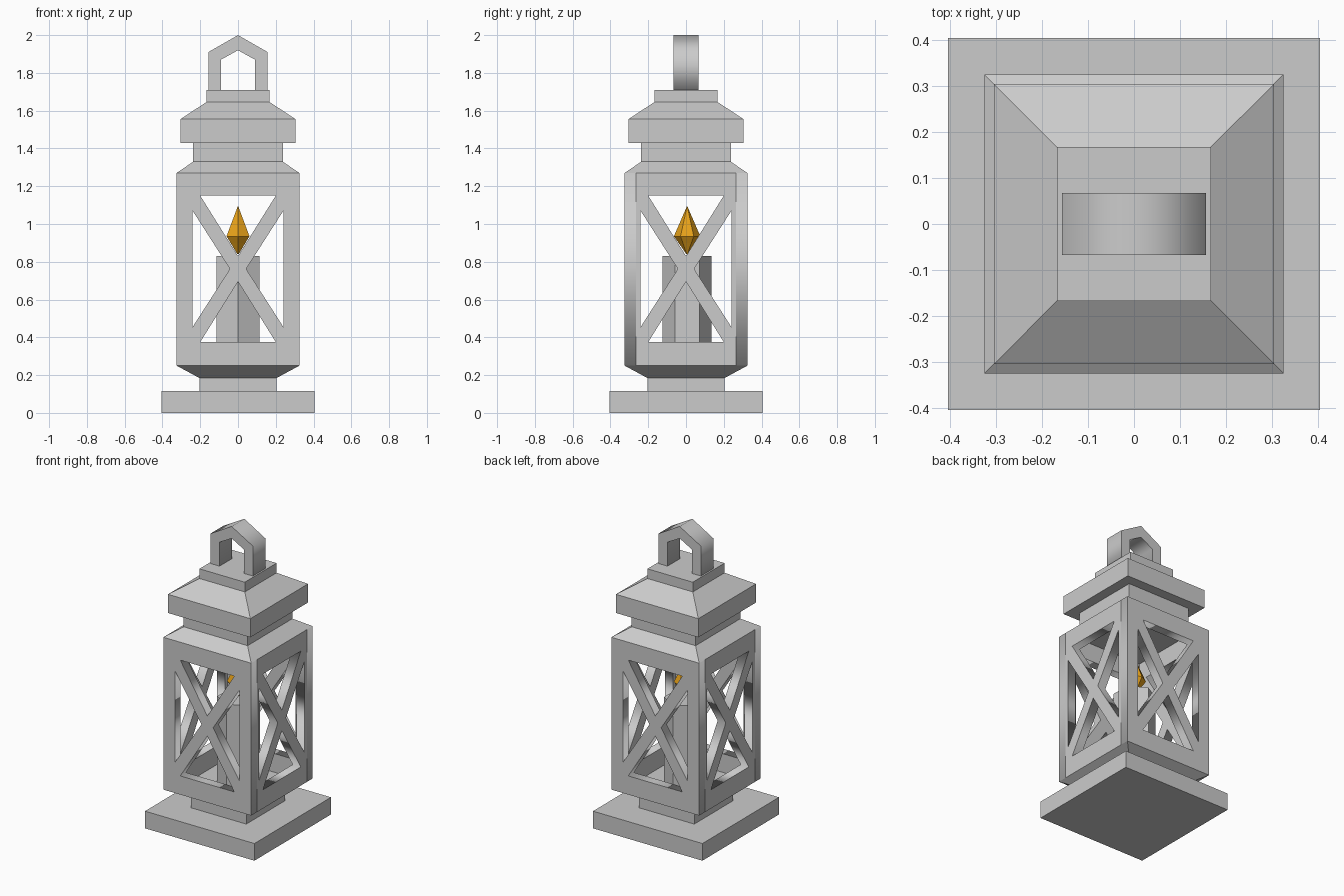
import bpy, math

cube = bpy.data.objects.get("Cube")
if cube:
    bpy.data.objects.remove(cube, do_unlink=True)


def material(name, rgb):
    m = bpy.data.materials.new(name)
    m.use_nodes = True
    m.diffuse_color = (*rgb, 1)
    m.node_tree.nodes["Principled BSDF"].inputs["Base Color"].default_value = (*rgb, 1)
    return m


GREY = material("light grey", (0.6, 0.6, 0.6))
FLAME = material("flame orange", (0.8, 0.36, 0.01))


def lathe(name, profile, sides, mat, turn=0.0, centre_y=0.0):
    """Stack of flat-sided rings; profile holds (apothem or radius, z)."""
    verts = [(r * math.cos(turn + math.tau * i / sides),
              centre_y + r * math.sin(turn + math.tau * i / sides), z)
             for r, z in profile for i in range(sides)]
    faces = [tuple(range(sides))[::-1],
             tuple(range(len(verts) - sides, len(verts)))]
    for k in range(len(profile) - 1):
        for i in range(sides):
            a, b = k * sides + i, k * sides + (i + 1) % sides
            faces.append((a, b, b + sides, a + sides))
    mesh = bpy.data.meshes.new(name)
    mesh.from_pydata(verts, [], faces)
    mesh.materials.append(mat)
    ob = bpy.data.objects.new(name, mesh)
    bpy.context.collection.objects.link(ob)
    return ob


def square_stack(name, profile):
    return lathe(name, [(h * math.sqrt(2), z) for h, z in profile], 4, GREY, math.pi / 4)


def plate(name, outlines, depth, location=(0, 0, 0), turn=0.0):
    """Upright extruded outline; further outlines become holes."""
    curve = bpy.data.curves.new(name, "CURVE")
    curve.dimensions = "2D"
    curve.fill_mode = "BOTH"
    curve.extrude = depth / 2
    for points in outlines:
        s = curve.splines.new("POLY")
        s.points.add(len(points) - 1)
        for p, (x, z) in zip(s.points, points):
            p.co = (x, z, 0, 1)
        s.use_cyclic_u = True
    curve.materials.append(GREY)
    ob = bpy.data.objects.new(name, curve)
    ob.location = location
    ob.rotation_euler = (math.pi / 2, 0, turn)
    bpy.context.collection.objects.link(ob)
    bpy.ops.object.select_all(action="DESELECT")
    ob.select_set(True)
    bpy.context.view_layer.objects.active = ob
    bpy.ops.object.convert(target="MESH")
    return ob


# Base and roof
square_stack("base_plate", [(0.405, 0), (0.405, 0.115)])
square_stack("base_neck", [(0.205, 0.115), (0.205, 0.185), (0.325, 0.25)])
square_stack("roof", [(0.325, 1.27), (0.237, 1.33), (0.237, 1.43), (0.305, 1.43),
                      (0.305, 1.555), (0.168, 1.645), (0.168, 1.71)])

# Lattice walls: four triangular openings leave a crossed brace
HALF, WALL = 0.325, 0.06
holes = [[(-0.2, 1.15), (0.2, 1.15), (0, 0.83)],
         [(-0.2, 0.375), (0.2, 0.375), (0, 0.695)]]
for s in (-1, 1):
    holes.append([(s * 0.24, 1.07), (s * 0.24, 0.455), (s * 0.043, 0.762)])
for i, side in enumerate(("front", "left", "back", "right")):
    a = i * math.pi / 2
    w = HALF if i % 2 == 0 else HALF - WALL
    d = HALF - WALL / 2
    outer = [(-w, 0.25), (w, 0.25), (w, 1.27), (-w, 1.27)]
    plate(side + "_lattice_wall", [outer] + holes, WALL,
          (d * math.sin(a), -d * math.cos(a), 0), a)

# Carrying handle
plate("handle", [[(-0.157, 1.71), (-0.09, 1.71), (-0.09, 1.87), (0, 1.92), (0.09, 1.87),
                  (0.09, 1.71), (0.157, 1.71), (0.157, 1.91), (0, 2.0), (-0.157, 1.91)]], 0.134)

# Candle and flame
lathe("candle", [(0.13, 0.25), (0.13, 0.83)], 6, GREY, math.pi / 6, 0.006)
lathe("flame", [(0.004, 0.84), (0.045, 0.9), (0.07, 0.935), (0.002, 1.092)],
      6, FLAME, math.pi / 6, 0.006)
